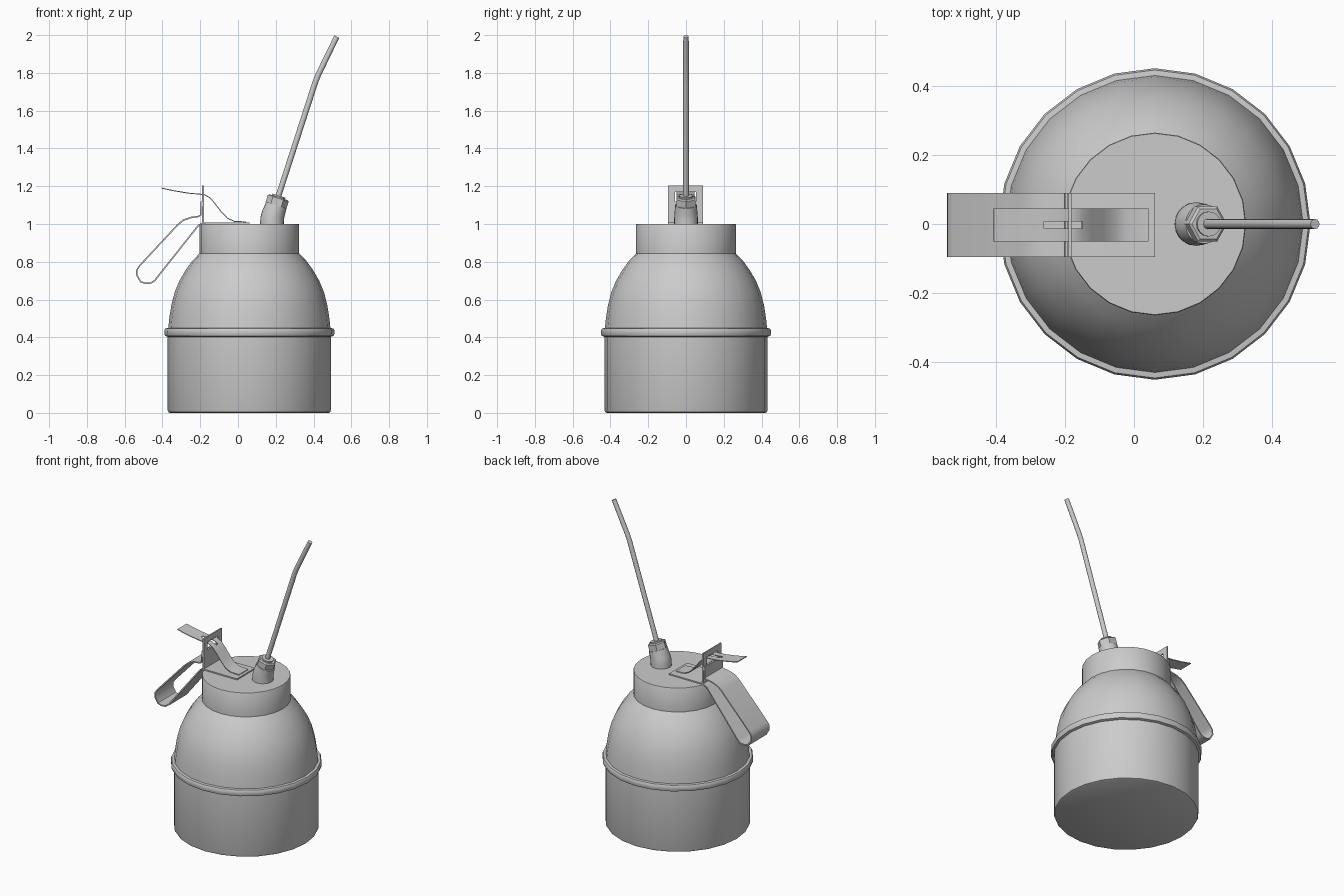
import bpy, bmesh
from math import sin, cos, pi, radians
from mathutils import Matrix, Vector

if "Cube" in bpy.data.objects:
    bpy.data.objects.remove(bpy.data.objects["Cube"])


def finish(name, bm, angle=35, thickness=0):
    bmesh.ops.recalc_face_normals(bm, faces=bm.faces)
    me = bpy.data.meshes.new(name)
    bm.to_mesh(me)
    bm.free()
    ob = bpy.data.objects.new(name, me)
    bpy.context.collection.objects.link(ob)
    bpy.ops.object.select_all(action='DESELECT')
    ob.select_set(True)
    bpy.context.view_layer.objects.active = ob
    if thickness:
        mod = ob.modifiers.new("thickness", 'SOLIDIFY')
        mod.thickness, mod.offset = thickness, 0
        bpy.ops.object.modifier_apply(modifier=mod.name)
    bpy.ops.object.shade_smooth_by_angle(angle=radians(angle))
    return ob


def rings(name, sections, sides, angle=35, phase=0):
    """Skin round sections: (centre x, centre z, radius, tilt toward +x in degrees)."""
    bm = bmesh.new()
    loops = []
    for x, z, r, tilt in sections:
        m = Matrix.Translation((x, 0, z)) @ Matrix.Rotation(radians(tilt), 4, 'Y')
        loops.append([bm.verts.new(m @ Vector((r * cos(phase + 2 * pi * i / sides),
                                               r * sin(phase + 2 * pi * i / sides), 0)))
                      for i in range(sides)])
    for a, b in zip(loops, loops[1:]):
        for i in range(sides):
            j = (i + 1) % sides
            bm.faces.new((a[i], a[j], b[j], b[i]))
    bm.faces.new(loops[0])
    bm.faces.new(loops[-1])
    return finish(name, bm, angle)


def ribbon(name, path, half, thickness, slot=0, open_segments=()):
    """Sheet metal strip along an x,z path, with an optional central slot."""
    bm = bmesh.new()
    ys = [-half, -slot, slot, half] if slot else [-half, half]
    rows = [[bm.verts.new((x, y - 0.003, z)) for y in ys] for x, z in path]
    for s, (a, b) in enumerate(zip(rows, rows[1:])):
        for i in range(len(ys) - 1):
            if not (i == 1 and s in open_segments):
                bm.faces.new((a[i], a[i + 1], b[i + 1], b[i]))
    return finish(name, bm, 40, thickness)


def turned(name, profile):
    return rings(name, [(0.06, z, r, 0) for r, z in profile], 24)


# Oil reservoir: lower can, seam bead, dome and neck
turned("lower_can", [(0.42, 0), (0.428, 0.004), (0.432, 0.014), (0.432, 0.41)])
turned("seam_bead", [(0.43, 0.402), (0.446, 0.408), (0.45, 0.42), (0.45, 0.437),
                     (0.445, 0.447), (0.425, 0.45)])
turned("dome", [(0.43, 0.44), (0.424, 0.50), (0.413, 0.57), (0.395, 0.64), (0.37, 0.70),
                (0.338, 0.755), (0.302, 0.805), (0.262, 0.846)])
turned("neck", [(0.264, 0.84), (0.264, 0.997), (0.262, 1.0)])

# Spout: bent boss, hex nut, collar and tube
rings("spout_boss", [(0.18, 0.99, 0.063, 0), (0.181, 1.03, 0.063, 4),
                     (0.187, 1.055, 0.061, 12), (0.203, 1.10, 0.057, 18)], 20)
rings("spout_nut", [(0.201, 1.098, 0.058, 18), (0.213, 1.136, 0.058, 18),
                    (0.215, 1.142, 0.05, 18)], 6, 20)
rings("spout_collar", [(0.207, 1.12, 0.036, 18), (0.217, 1.15, 0.036, 18)], 16)
rings("spout_tube", [(0.205, 1.12, 0.015, 18), (0.408, 1.747, 0.015, 18),
                     (0.424, 1.788, 0.015, 23), (0.523, 1.992, 0.0145, 27)], 12)

# Grip handle: base strip on the neck folding down and back up to the upright
ribbon("grip_handle", [(0.06, 1.004), (-0.19, 1.004), (-0.21, 0.992), (-0.44, 0.702),
                       (-0.46, 0.688), (-0.49, 0.686), (-0.515, 0.694), (-0.536, 0.73),
                       (-0.535, 0.757), (-0.52, 0.78), (-0.32, 0.995), (-0.29, 1.02),
                       (-0.25, 1.034), (-0.21, 1.04), (-0.197, 1.047), (-0.195, 1.12)],
       0.093, 0.008)

# Upright bracket with a window for the thumb lever
ribbon("upright_bracket", [(-0.185, 1.0), (-0.185, 1.12), (-0.185, 1.17), (-0.185, 1.205)],
       0.093, 0.009, slot=0.055, open_segments=(1,))

# Thumb lever: thin slotted spring strip
ribbon("thumb_lever", [(-0.405, 1.19), (-0.34, 1.176), (-0.26, 1.163), (-0.18, 1.156),
                       (-0.15, 1.14), (-0.125, 1.112), (-0.09, 1.067), (-0.055, 1.03),
                       (-0.02, 1.014), (0.042, 1.011)],
       0.048, 0.005, slot=0.01, open_segments=(2, 3))
